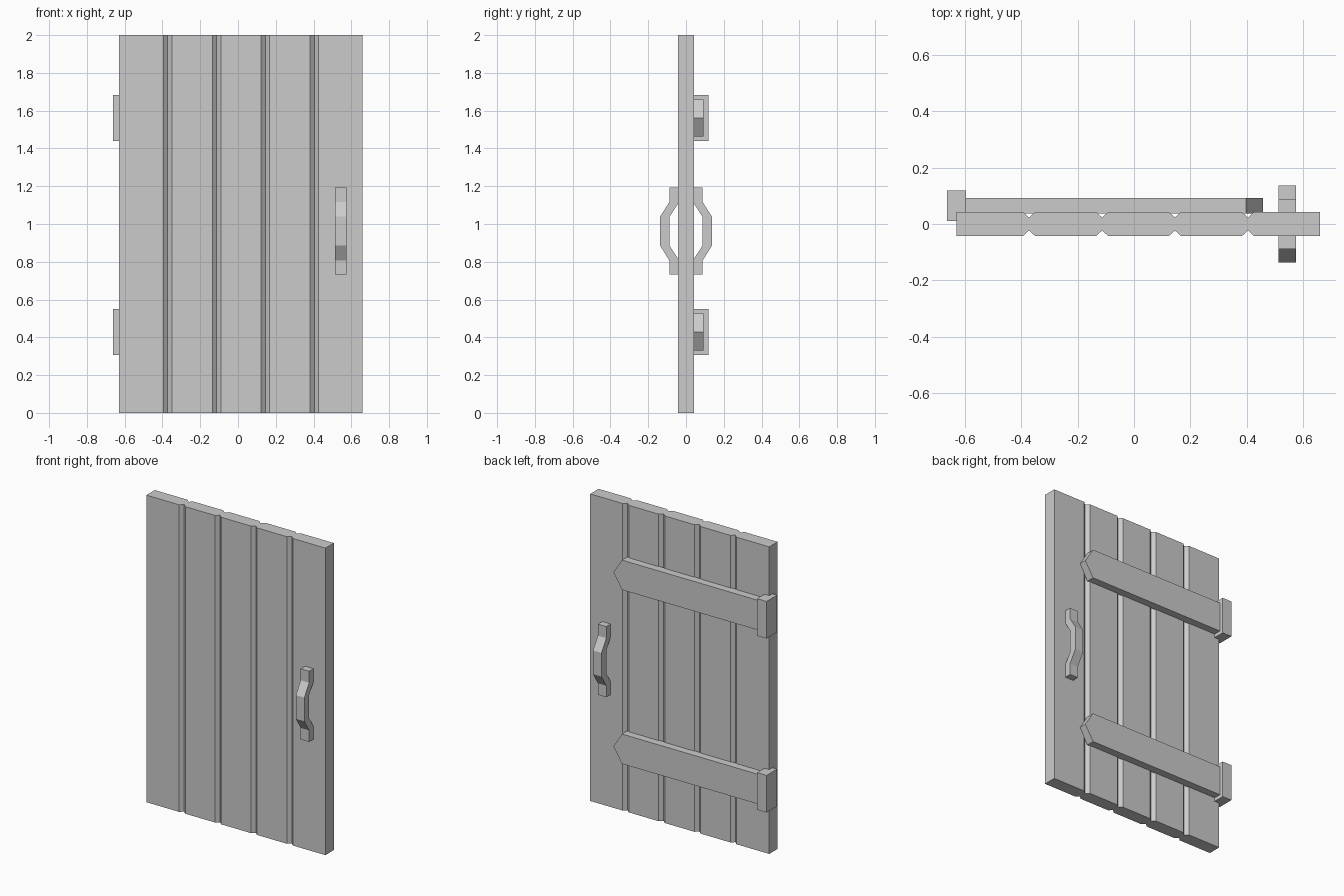
import bpy
import bmesh
from mathutils import Vector

if "Cube" in bpy.data.objects:
    bpy.data.objects.remove(bpy.data.objects["Cube"])


def extrude(name, profile, to_3d, lo, hi):
    """Solid made by sweeping a flat outline from lo to hi."""
    bm = bmesh.new()
    face = bm.faces.new([bm.verts.new(to_3d(a, b, lo)) for a, b in profile])
    step = Vector(to_3d(0, 0, hi)) - Vector(to_3d(0, 0, lo))
    ext = bmesh.ops.extrude_face_region(bm, geom=[face])
    verts = [g for g in ext["geom"] if isinstance(g, bmesh.types.BMVert)]
    bmesh.ops.translate(bm, verts=verts, vec=step)
    bmesh.ops.recalc_face_normals(bm, faces=bm.faces)
    mesh = bpy.data.meshes.new(name)
    bm.to_mesh(mesh)
    bm.free()
    obj = bpy.data.objects.new(name, mesh)
    bpy.context.collection.objects.link(obj)
    return obj


def along_x(a, b, t):
    return (t, a, b)


def along_y(a, b, t):
    return (a, t, b)


def along_z(a, b, t):
    return (a, b, t)


# Door panel: plank outline with V grooves on both faces
T, HALF_W, DEPTH = 0.043, 0.022, 0.02
grooves = [-0.372, -0.113, 0.145, 0.404]
front = [(-0.63, -T)]
for g in grooves:
    front += [(g - HALF_W, -T), (g, -T + DEPTH), (g + HALF_W, -T)]
front.append((0.66, -T))
back = [(x, -y) for x, y in reversed(front)]
extrude("door_panel", front + back, along_z, 0, 2)

# Hinges: pointed strap plus knuckle block at the door edge
for label, z in (("lower", 0.428), ("upper", 1.561)):
    h = 0.097
    strap = [(-0.61, z - h), (0.397, z - h), (0.458, z), (0.397, z + h), (-0.61, z + h)]
    extrude(label + "_hinge_strap", strap, along_y, 0.038, 0.092)
    k = 0.121
    knuckle = [(-0.663, z - k), (-0.595, z - k), (-0.595, z + k), (-0.663, z + k)]
    extrude(label + "_hinge_knuckle", knuckle, along_y, 0.01, 0.118)

# Handles: bent bar, symmetric about its mid height, one on each face
ZC = 0.962
upper = [(0.088, 0.075), (0.041, 0.148), (0.041, 0.23),
         (0.088, 0.23), (0.088, 0.155), (0.137, 0.077)]
half = [(y, ZC + dz) for y, dz in upper]
lower = [(y, ZC - dz) for y, dz in reversed(upper)]
for label, side in (("front", -1), ("back", 1)):
    extrude(label + "_handle", [(side * y, z) for y, z in half + lower],
            along_x, 0.513, 0.574)
